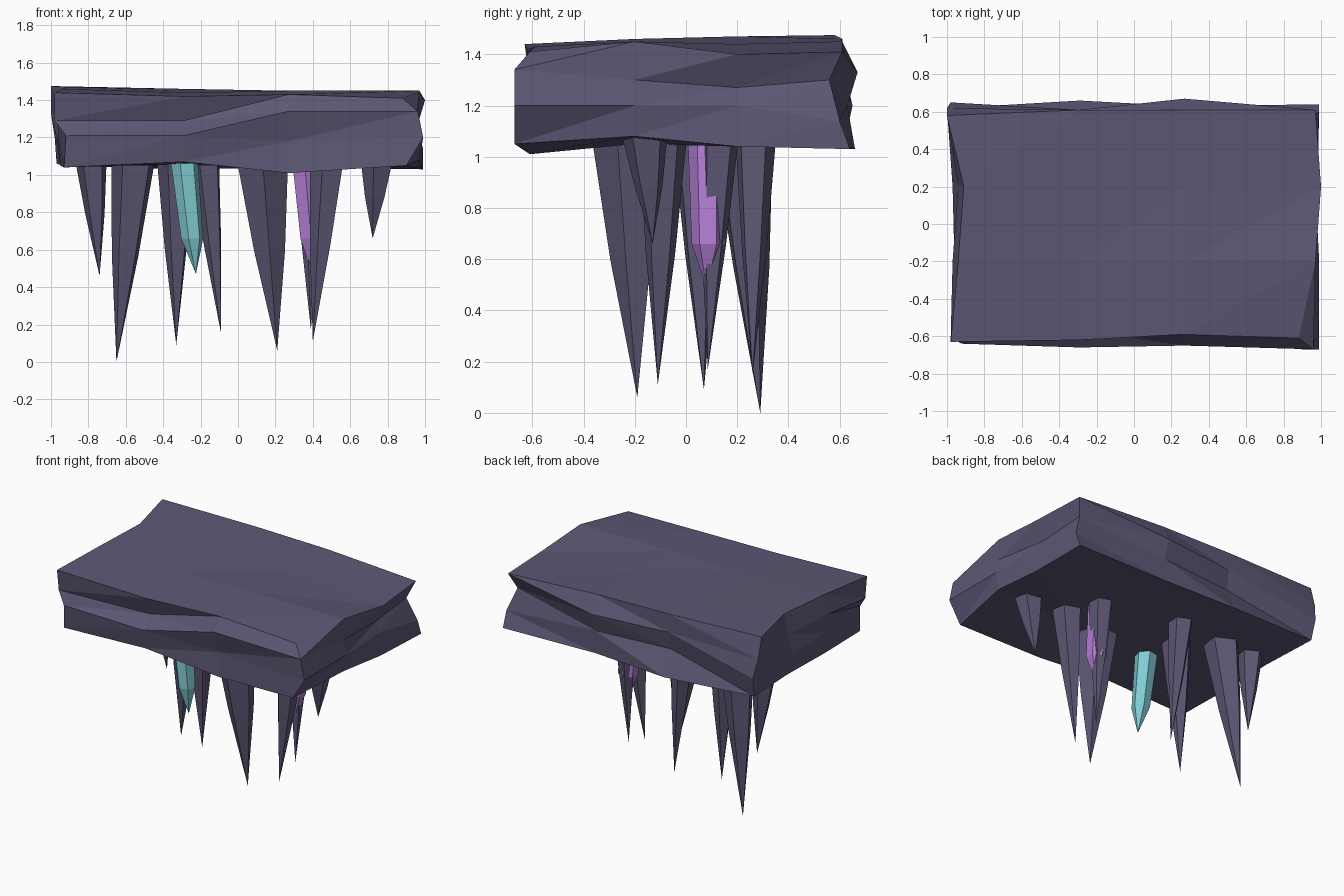
import bpy, bmesh, math
from mathutils import Vector

if "Cube" in bpy.data.objects:
    bpy.data.objects.remove(bpy.data.objects["Cube"])


def material(name, rgb):
    m = bpy.data.materials.new(name)
    m.diffuse_color = (*rgb, 1)
    m.use_nodes = True
    m.node_tree.nodes["Principled BSDF"].inputs["Base Color"].default_value = m.diffuse_color
    return m


ROCK = material("dusky purple rock", (0.109, 0.096, 0.178))
CYAN = material("cyan crystal", (0.22, 0.60, 0.66))
VIOLET = material("violet crystal", (0.45, 0.21, 0.66))


def finish(bm, name, mat):
    bmesh.ops.recalc_face_normals(bm, faces=bm.faces)
    me = bpy.data.meshes.new(name)
    bm.to_mesh(me)
    bm.free()
    me.materials.append(mat)
    ob = bpy.data.objects.new(name, me)
    bpy.context.collection.objects.link(ob)
    return ob


# Rough slab: a 3 x 3 x 3 block whose six sides are pushed in and out
X = (-.97, -.29, .27, .97)
Y = (-.63, -.2, .2, .62)
Z = (1.05, 1.2, 1.33, 1.45)
# depth of each side, one row per level from bottom to top
FRONT = ((-.62, -.63, -.61, -.67), (-.64, -.66, -.60, -.67),
         (-.61, -.57, -.65, -.67), (-.63, -.62, -.59, -.61))
BACK = ((.62, .66, .63, .64), (.65, .58, .63, .60),
        (.62, .61, .67, .56), (.58, .61, .61, .61))
LEFT = ((-.93, -.95, -.94, -.97), (-.92, -.96, -.97, -.98),
        (-.98, -.97, -.94, -1.0), (-.98, -.94, -.91, -1.0))
RIGHT = ((.90, .97, .98, .99), (.99, .99, .97, .99),
         (.96, .97, .94, .93), (.88, .97, 1.0, .97))
# heights, one row per y step from front to back
TOP = ((1.44, 1.42, 1.43, 1.41), (1.46, 1.44, 1.45, 1.45),
       (1.47, 1.45, 1.44, 1.40), (1.475, 1.46, 1.45, 1.41))
BOTTOM = ((1.04, 1.07, 1.01, 1.05), (1.05, 1.06, 1.05, 1.08),
          (1.05, 1.05, 1.05, 1.04), (1.06, 1.03, 1.04, 1.03))
# heights of the two middle rows on the front and right sides
FRONT_Z = {1: (1.21, 1.21, 1.18, 1.20), 2: (1.29, 1.29, 1.34, 1.34)}
RIGHT_Z = {1: (1.20, 1.20, 1.20, 1.14), 2: (1.34, 1.30, 1.27, 1.30)}


def slab_point(i, j, k):
    x, y, z = X[i], Y[j], Z[k]
    if i in (0, 3):
        x = (LEFT if i == 0 else RIGHT)[k][j]
    if j in (0, 3):
        y = (FRONT if j == 0 else BACK)[k][i]
    if k in (0, 3):
        z = (BOTTOM if k == 0 else TOP)[j][i]
    elif i == 3:
        z = RIGHT_Z[k][j]
    elif j == 0:
        z = FRONT_Z[k][i]
    return x, y, z


bm = bmesh.new()
grid = {}


def vert(key):
    if key not in grid:
        grid[key] = bm.verts.new(slab_point(*key))
    return grid[key]


for axis in range(3):
    for side in (0, 3):
        for a in range(3):
            for b in range(3):
                quad = []
                for da, db in ((0, 0), (1, 0), (1, 1), (0, 1)):
                    key = [a + da, b + db]
                    key.insert(axis, side)
                    quad.append(vert(tuple(key)))
                # split each quad so the facets stay flat
                bm.faces.new(quad[:3])
                bm.faces.new((quad[0], quad[2], quad[3]))
finish(bm, "rock_slab", ROCK)


# Hanging spike: rings of (centre, radius) closed by a cap and ending in a tip
def spike(name, rings, tip, sides, turn, mat):
    bm = bmesh.new()
    loops = []
    for c, r in rings:
        angles = [turn + 2 * math.pi * s / sides for s in range(sides)]
        loops.append([bm.verts.new((c[0] + r * math.cos(t), c[1] + r * math.sin(t), c[2]))
                      for t in angles])
    bm.faces.new(loops[0])
    for up, low in zip(loops, loops[1:]):
        for s in range(sides):
            n = (s + 1) % sides
            bm.faces.new((up[s], up[n], low[n], low[s]))
    end = bm.verts.new(tip)
    for s in range(sides):
        bm.faces.new((loops[-1][s], loops[-1][(s + 1) % sides], end))
    finish(bm, name, mat)


# Stalactites: base centre x, y, base radius, turn, tip
STALACTITES = (
    (-.785, .23, .09, .4, (-.74, .26, .46)),
    (-.555, .215, .125, 1.7, (-.65, .29, 0)),
    (-.33, .04, .105, 3.0, (-.33, .07, .09)),
    (-.175, .27, .085, 4.3, (-.09, .26, .15)),
    (.13, -.225, .145, -1.57, (.21, -.19, .06)),
    (.485, -.09, .10, .63, (.40, -.11, .11)),
    (.385, .13, .082, .63, (.39, .085, .17)),
    (.75, -.16, .095, 3.2, (.72, -.13, .66)),
)
for n, (x, y, r, turn, tip) in enumerate(STALACTITES):
    base = Vector((x, y, 1.09))
    mid = base.lerp(Vector(tip), .48)
    spike(f"stalactite_{n + 1}", ((base, r), (mid, r * .6)), tip, 5, turn, ROCK)

# Crystals: six-sided columns with short points
spike("cyan_crystal", (((-.29, -.22, 1.10), .075), ((-.245, -.225, .66), .06)),
      (-.225, -.23, .47), 6, .2, CYAN)
spike("violet_crystal", (((.355, .083, 1.10), .077), ((.392, .088, .66), .066)),
      (.39, .08, .49), 6, .5, VIOLET)
